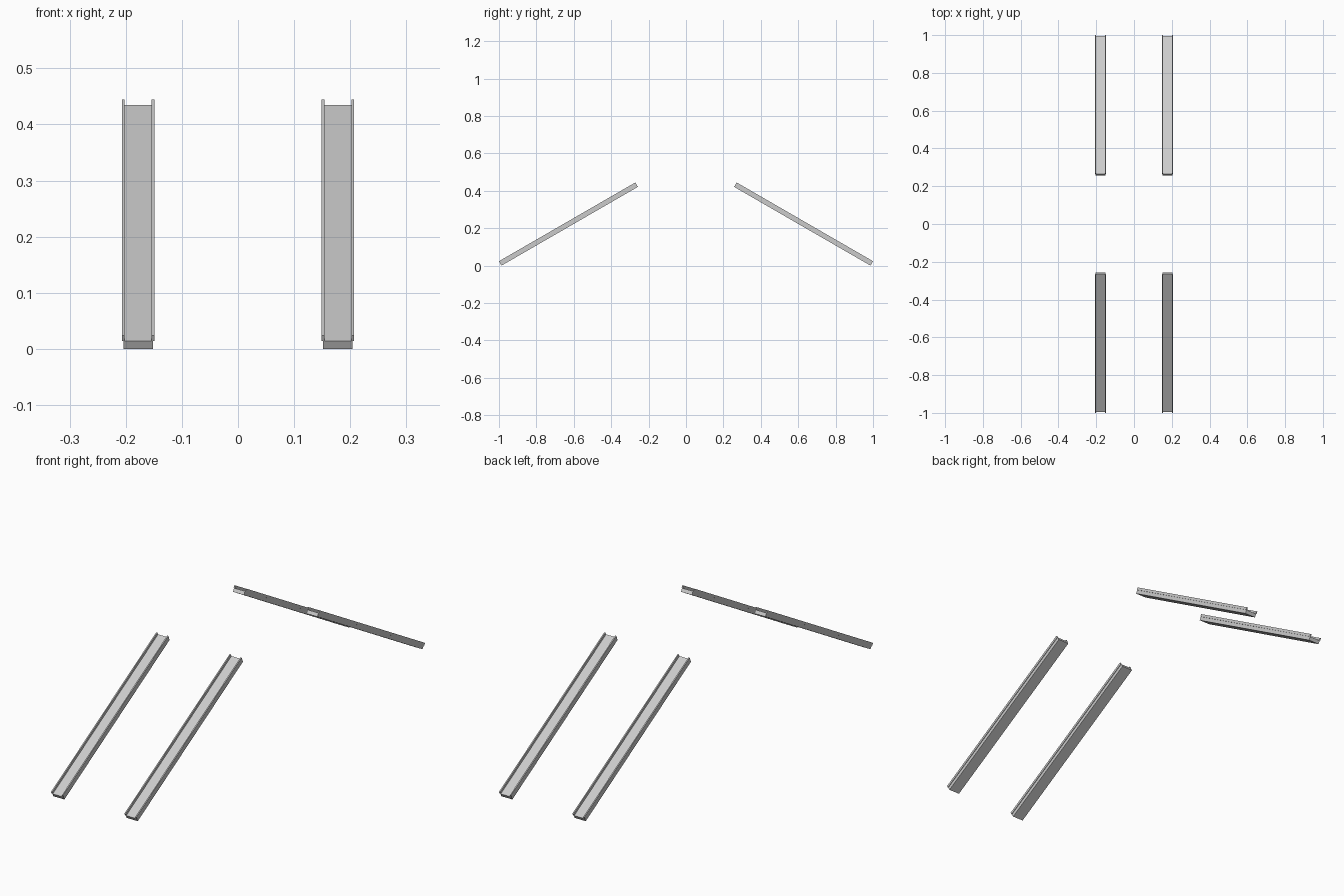
import bpy, math
from mathutils import Matrix, Vector

if "Cube" in bpy.data.objects:
    bpy.data.objects.remove(bpy.data.objects["Cube"])

L, W = 0.842, 0.053            # length along slope, width of the floor plate
T, LIP, LW = 0.016, 0.0112, 0.005  # floor thickness, side rail height and width
TILT = math.radians(30)
FOOT_Y = 1 - (T + LIP) * math.sin(TILT)


def box(name, lo, hi, mat):
    lo, hi = Vector(lo), Vector(hi)
    bpy.ops.mesh.primitive_cube_add(size=1)
    o = bpy.context.object
    o.name = name
    size = hi - lo
    o.data.transform(mat @ Matrix.Translation((lo + hi) / 2) @ Matrix.Diagonal((*size, 1)))
    return o


# Four inclined channels: a pair in front, the same pair turned round at the back
for end, turn in (("front", 0), ("back", math.pi)):
    for side, x in (("left", -0.178), ("right", 0.178)):
        m = (Matrix.Rotation(turn, 4, 'Z') @ Matrix.Translation((x, -FOOT_Y, 0))
             @ Matrix.Rotation(TILT, 4, 'X'))
        # floor plate
        box(f"{end}_{side}_ramp_floor", (-W / 2, 0, 0), (W / 2, L, T), m)
        # side rails straddling the plate edges
        for s, label in ((-1, "a"), (1, "b")):
            c = s * W / 2
            box(f"{end}_{side}_ramp_rail_{label}", (c - LW / 2, 0, T),
                (c + LW / 2, L, T + LIP), m)
